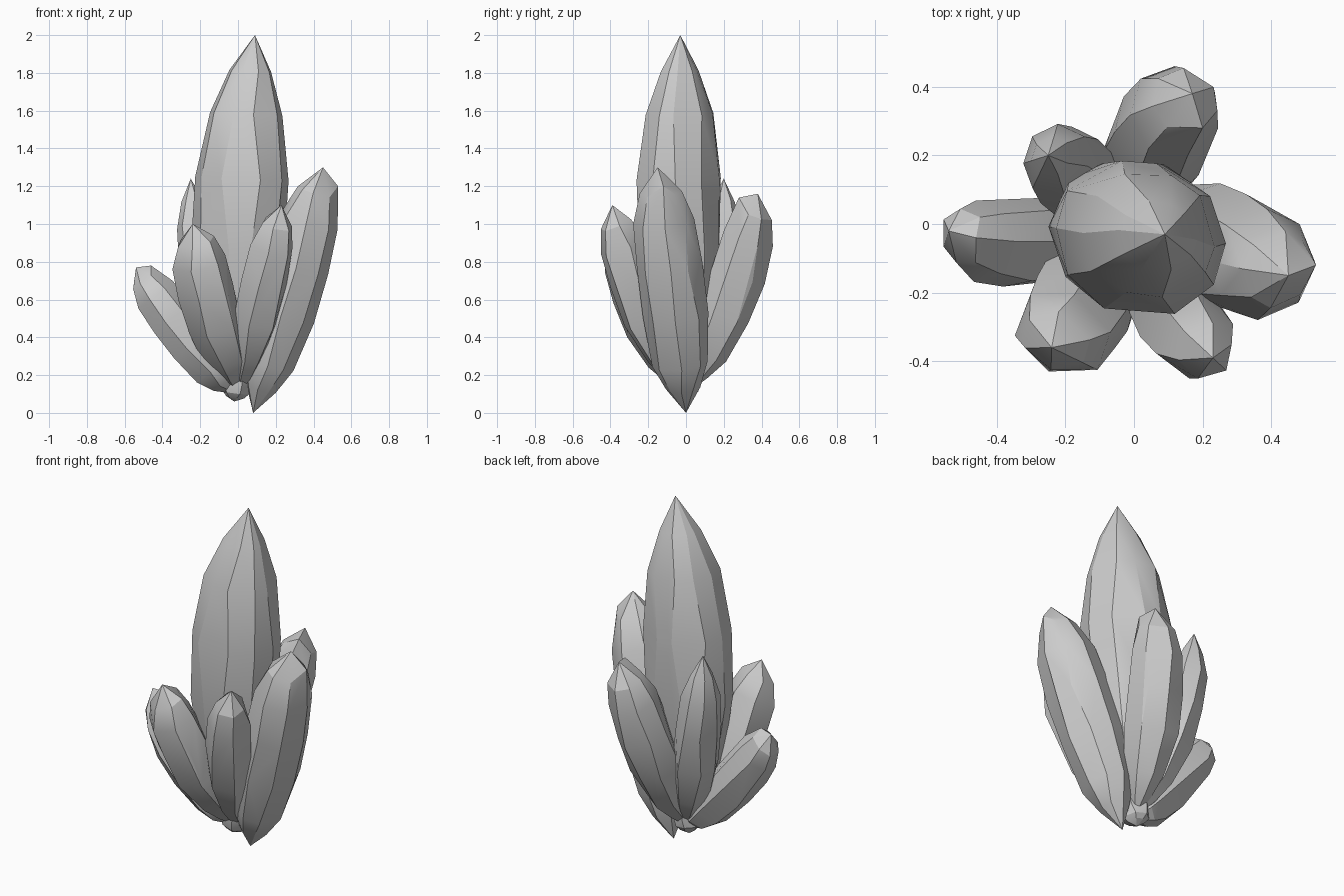
import bpy, bmesh, math, random
from mathutils import Vector

cube = bpy.data.objects.get("Cube")
if cube:
    bpy.data.objects.remove(cube, do_unlink=True)
rng = random.Random(4)

GREY = (0.6, 0.6, 0.6, 1)
stone = bpy.data.materials.new("pale_grey_crystal")
stone.use_nodes = True
stone.diffuse_color = GREY
stone.node_tree.nodes["Principled BSDF"].inputs["Base Color"].default_value = GREY

CORE = (0, 0, 0.1)
STATIONS = (0.1, 0.2, 0.4, 0.6, 0.78, 0.9)


def add_ring(bm, centre, outward, across, sides, turn):
    """Slightly uneven elliptical ring of points around a spine position."""
    for i in range(sides):
        angle = turn + math.tau * i / sides + rng.uniform(-0.12, 0.12)
        swell = rng.uniform(1, 1.1)
        offset = outward * math.cos(angle) + across * math.sin(angle)
        bm.verts.new(centre + offset * swell)


def finish_object(bm, name):
    """Wrap the points in flat facets and store them as an object."""
    hull = bmesh.ops.convex_hull(bm, input=bm.verts)
    inside = [v for v in hull["geom_interior"] if isinstance(v, bmesh.types.BMVert)]
    bmesh.ops.delete(bm, geom=inside, context="VERTS")
    bmesh.ops.dissolve_limit(bm, angle_limit=math.radians(4),
                             verts=bm.verts, edges=bm.edges)
    bmesh.ops.recalc_face_normals(bm, faces=bm.faces)
    mesh = bpy.data.meshes.new(name)
    bm.to_mesh(mesh)
    bm.free()
    mesh.materials.append(stone)
    obj = bpy.data.objects.new(name, mesh)
    bpy.context.collection.objects.link(obj)
    bpy.ops.object.select_all(action="DESELECT")
    obj.select_set(True)
    bpy.context.view_layer.objects.active = obj
    bpy.ops.object.shade_smooth_by_angle(angle=math.radians(22))


def crystal(name, tip, bow, depth, breadth, root=CORE, sides=7, bluntness=4,
            turn=0.3, lift=1.2, chisel=(0, 0, 0)):
    """Shard from root to tip. Bow shifts the middle of its spine sideways,
    lift raises the widest part, chisel stretches the tip into an edge."""
    root, tip, bow = Vector(root), Vector(tip), Vector((*bow, 0))
    axis = (tip - root).normalized()
    across = Vector((0, 0, 1)).cross(axis).normalized()
    outward = across.cross(axis)
    bm = bmesh.new()
    for end in (root, tip, tip + Vector(chisel)):
        bm.verts.new(end)
    for t in STATIONS:
        centre = root.lerp(tip, t) + bow * 4 * t * (1 - t)
        girth = 1 - abs(2 * t ** lift - 1) ** bluntness
        add_ring(bm, centre, outward * depth * girth, across * breadth * girth,
                 sides, turn)
    finish_object(bm, name)


# Tall middle shard
crystal("centre_crystal", tip=(0.09, -0.03, 2), bow=(-0.04, -0.02),
        depth=0.24, breadth=0.22, sides=10, bluntness=2.7, lift=1)

# Shards leaning outwards all round
crystal("left_side_crystal", tip=(0.45, -0.15, 1.3), bow=(0.01, 0),
        depth=0.16, breadth=0.17, root=(0.08, 0, 0), sides=8, lift=1.1,
        chisel=(0.08, 0.03, -0.1))
crystal("back_crystal", tip=(0.17, 0.38, 1.16), bow=(-0.02, 0.05),
        depth=0.14, breadth=0.14, chisel=(0.03, -0.1, -0.02))
crystal("back_right_crystal", tip=(-0.25, 0.2, 1.24), bow=(-0.05, 0.05),
        depth=0.11, breadth=0.12, bluntness=3, turn=0.8, lift=1)
crystal("right_side_crystal", tip=(-0.54, -0.02, 0.77), bow=(-0.03, -0.05),
        depth=0.12, breadth=0.12, bluntness=5, lift=1, chisel=(0.08, -0.02, 0.01))
crystal("front_right_crystal", tip=(-0.24, -0.36, 1), bow=(-0.03, -0.05),
        depth=0.13, breadth=0.15, sides=6)
crystal("front_left_crystal", tip=(0.23, -0.39, 1.1), bow=(0, -0.05),
        depth=0.13, breadth=0.12, sides=6, chisel=(0.02, -0.02, -0.1))

# Small broken root underneath
crystal("root_stub", tip=(0.01, -0.02, 0.3), bow=(0, 0),
        depth=0.08, breadth=0.08, root=(-0.02, 0, 0.06), sides=6, lift=1)
